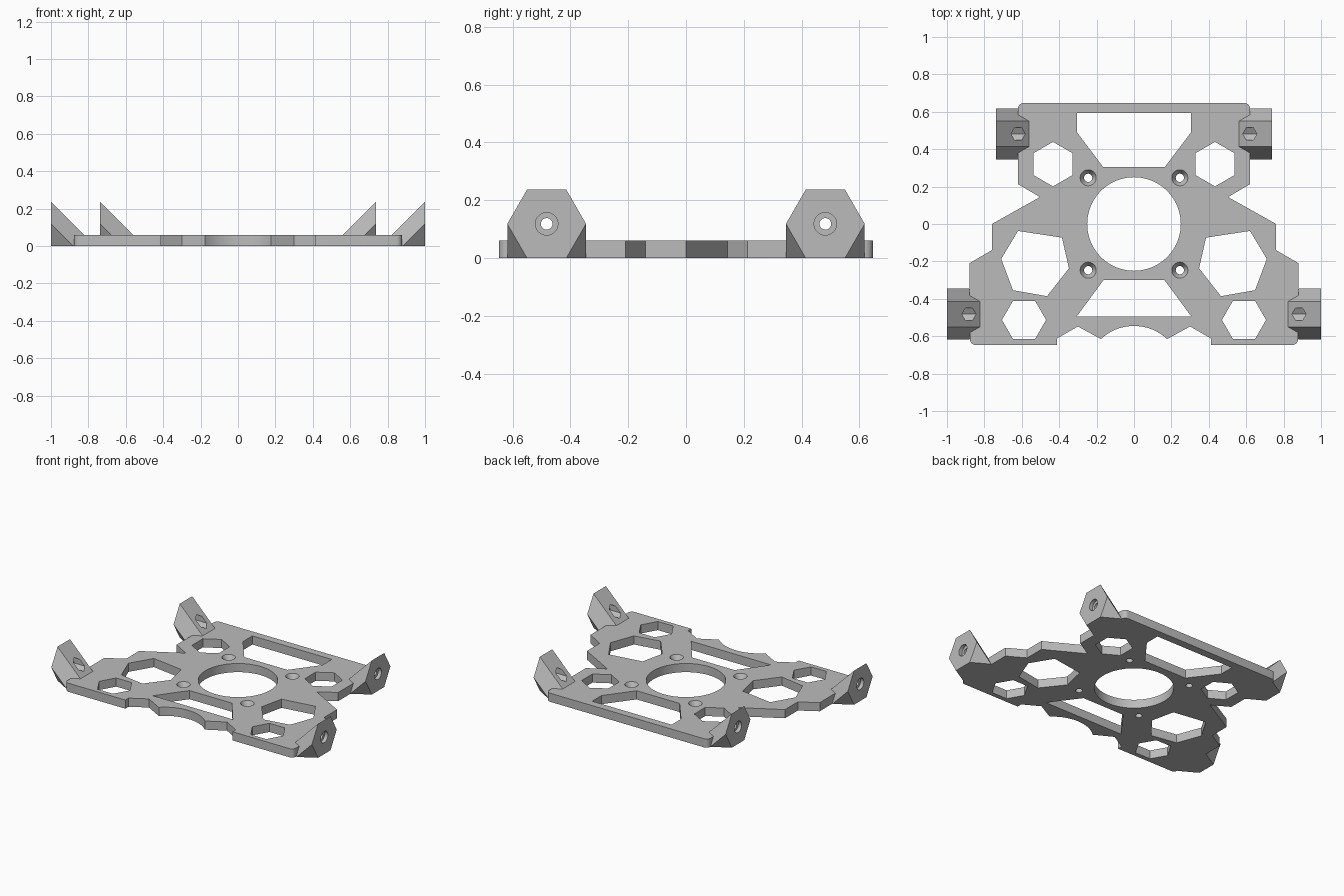
import bpy
import bmesh
from math import cos, sin, pi, radians
from mathutils import Matrix, Vector

if "Cube" in bpy.data.objects:
    bpy.data.objects.remove(bpy.data.objects["Cube"])

THICK = 0.06
grey = bpy.data.materials.new("plain grey")
grey.use_nodes = True
colour = (0.5, 0.5, 0.5, 1)
grey.diffuse_color = colour
grey.node_tree.nodes["Principled BSDF"].inputs["Base Color"].default_value = colour


def add_object(name, bm):
    bmesh.ops.recalc_face_normals(bm, faces=bm.faces[:])
    mesh = bpy.data.meshes.new(name)
    bm.to_mesh(mesh)
    bm.free()
    mesh.materials.append(grey)
    obj = bpy.data.objects.new(name, mesh)
    bpy.context.collection.objects.link(obj)
    return obj


def prism(bm, points, z0, z1):
    """Extrude a flat outline from z0 up to z1."""
    face = bm.faces.new([bm.verts.new((x, y, z0)) for x, y in points])
    top = bmesh.ops.extrude_face_region(bm, geom=[face])["geom"]
    moved = [v for v in top if isinstance(v, bmesh.types.BMVert)]
    bmesh.ops.translate(bm, verts=moved, vec=(0, 0, z1 - z0))


def ngon(cx, cy, r, sides, turn=0.0):
    return [(cx + r * cos(turn + 2 * pi * i / sides),
             cy + r * sin(turn + 2 * pi * i / sides)) for i in range(sides)]


def lathe(bm, profile, matrix, sides=32):
    """Closed solid of revolution from (radius, height) pairs."""
    rings = [[bm.verts.new(matrix @ Vector((x, y, h))) for x, y in ngon(0, 0, r, sides)]
             for r, h in profile]
    for low, high in zip(rings, rings[1:]):
        for i in range(sides):
            j = (i + 1) % sides
            bm.faces.new((low[i], low[j], high[j], high[i]))
    bm.faces.new(rings[0][::-1])
    bm.faces.new(rings[-1])


def cut(obj, cutter):
    mod = obj.modifiers.new("cut", 'BOOLEAN')
    mod.operation = 'DIFFERENCE'
    mod.solver = 'EXACT'
    mod.object = cutter


def finish(obj, *cutters):
    """Bake the modifiers, drop the cutters and smooth the round walls."""
    graph = bpy.context.evaluated_depsgraph_get()
    baked = bpy.data.meshes.new_from_object(obj.evaluated_get(graph))
    obj.modifiers.clear()
    obj.data = baked
    for cutter in cutters:
        bpy.data.objects.remove(cutter)
    bpy.ops.object.select_all(action='DESELECT')
    obj.select_set(True)
    bpy.context.view_layer.objects.active = obj
    bpy.ops.object.shade_smooth_by_angle(angle=radians(25))


def mirrored(half):
    return half + [(-x, y) for x, y in reversed(half)]


# Plate outline, with rounded corners and a front scallop
rear_corner = [(0.59 + 0.03 * cos(a), 0.617 + 0.03 * sin(a))
               for a in (pi / 2 - pi / 12 * i for i in range(7))]
front_corner = [(0.847 + 0.03 * cos(a), -0.617 + 0.03 * sin(a))
                for a in (-pi / 12 * i for i in range(7))]
edge = [(0.62, 0.213), (0.503, 0.144), (0.76, 0), (0.76, -0.14), (0.88, -0.21)]
scallop = [(0.259 * sin(a), -0.804 + 0.259 * cos(a))
           for a in (0.753 * (1 - i / 10) for i in range(10))]
front = [(0.412, -0.647), (0.412, -0.612), (0.3, -0.548)]
bm = bmesh.new()
prism(bm, mirrored(rear_corner + edge + front_corner + front + scallop), 0, THICK)
plate = add_object("base_plate", bm)

# Openings through the plate
bm = bmesh.new()
low, high = -0.05, THICK + 0.05
openings = [
    ngon(0, 0, 0.25, 96),
    mirrored([(0.305, 0.593), (0.305, 0.49), (0.165, 0.305)]),
    mirrored([(0.163, -0.3), (0.307, -0.495)]),
]
vent = [(0.62, -0.037), (0.385, -0.073), (0.348, -0.237),
        (0.465, -0.386), (0.647, -0.354), (0.71, -0.187)]
for side in (1, -1):
    openings.append([(side * x, y) for x, y in vent])
    openings.append(ngon(side * 0.433, 0.32, 0.119, 6, pi / 6))
    openings.append(ngon(side * 0.588, -0.513, 0.118, 6))
    # Countersunk screw holes
    for y in (0.247, -0.247):
        lathe(bm, [(0.022, low), (0.022, 0.025), (0.043, THICK), (0.043, high)],
              Matrix.Translation((side * 0.245, y, 0)))
for outline in openings:
    prism(bm, outline, low, high)
cutter = add_object("plate_cutter", bm)
cutter.hide_render = True
cut(plate, cutter)
finish(plate, cutter)


# Slanted hexagonal mounting lugs, a mirrored pair at each end
def lug_pair(name, outer, y):
    middle = 0.118
    bm = bmesh.new()
    for dy, z in ngon(0, middle, middle / cos(pi / 6), 6):
        bm.verts.new((outer, y + dy, z))
        if z > 0.01:
            bm.verts.new((outer - z, y + dy, 0))
    bmesh.ops.convex_hull(bm, input=bm.verts[:])
    bmesh.ops.dissolve_limit(bm, angle_limit=0.02, verts=bm.verts[:], edges=bm.edges[:])
    lugs = add_object(name, bm)

    # Stepped bolt hole from the outside
    along_x = Matrix.Translation((outer, y, middle)) @ Matrix.Rotation(pi / 2, 4, 'Y')
    bm = bmesh.new()
    lathe(bm, [(0.02, -0.2), (0.02, -0.025), (0.039, -0.025), (0.039, 0.05)], along_x)
    bolt = add_object("bolt_cutter", bm)
    # Hexagonal nut pocket from the slope
    bm = bmesh.new()
    prism(bm, ngon(0, 0, 0.038, 6), -0.25, -0.055)
    bm.transform(along_x)
    nut = add_object("nut_cutter", bm)
    for tool in (bolt, nut):
        tool.hide_render = True
        cut(lugs, tool)
    lugs.modifiers.new("mirror", 'MIRROR').use_mirror_merge = False
    finish(lugs, bolt, nut)


lug_pair("rear_lugs", 0.737, 0.482)
lug_pair("front_lugs", 1.0, -0.482)
